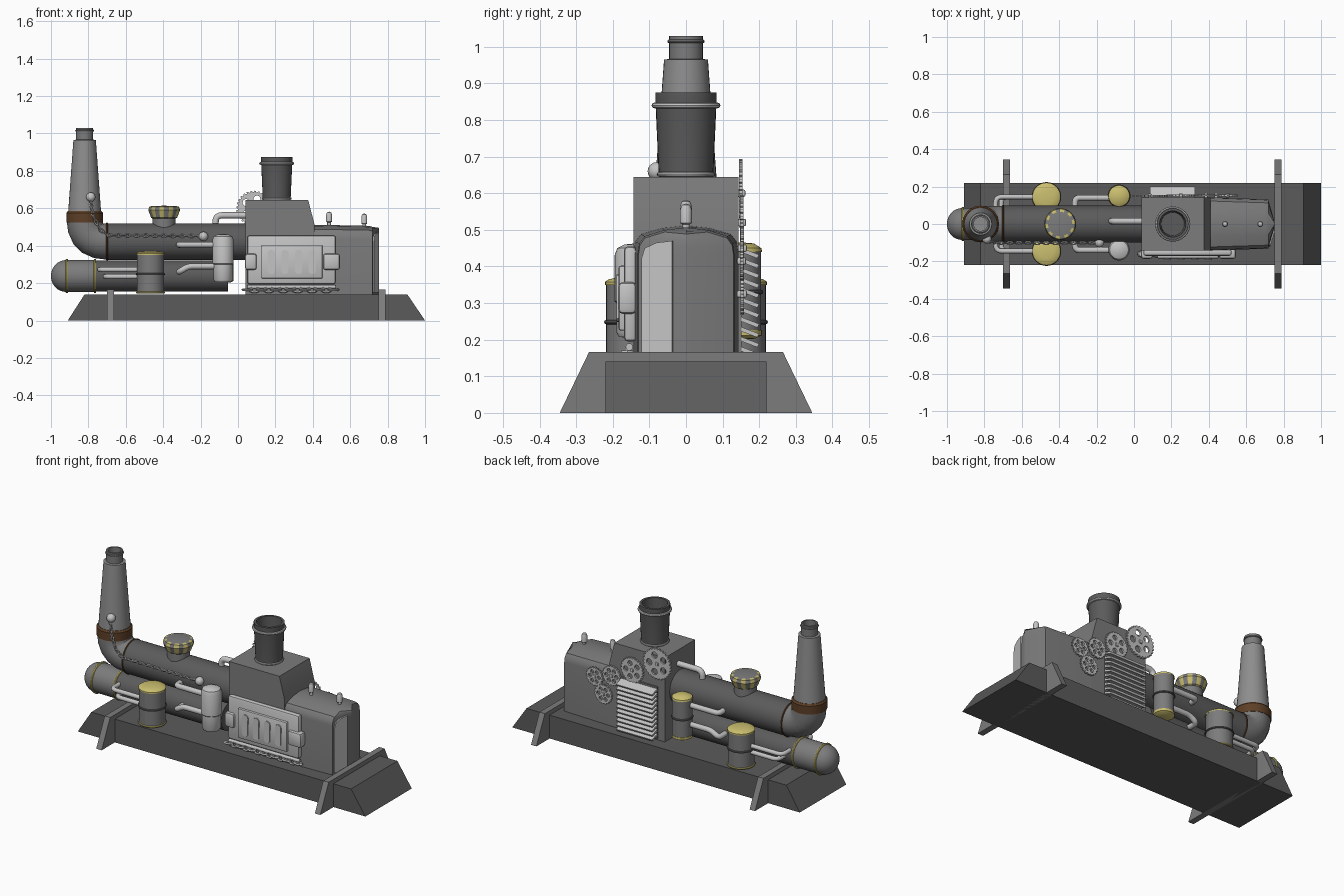
import bpy, bmesh, math
from mathutils import Matrix, Vector

if "Cube" in bpy.data.objects:
    bpy.data.objects.remove(bpy.data.objects["Cube"])

def material(name, r, g, b):
    m = bpy.data.materials.new(name)
    m.diffuse_color = (r, g, b, 1)
    m.use_nodes = True
    m.node_tree.nodes["Principled BSDF"].inputs["Base Color"].default_value = m.diffuse_color
    return m

DARK = material("dark iron", .105, .105, .105)
MID = material("grey steel", .2, .2, .2)
PALE = material("mid steel", .27, .27, .27)
LIGHT = material("light steel", .55, .55, .55)
YELLOW = material("brass yellow", .6, .52, .16)
BROWN = material("rust brown", .11, .05, .02)
PI = math.pi

def finish(name, bm, *mats):
    bmesh.ops.remove_doubles(bm, verts=bm.verts, dist=1e-5)
    bmesh.ops.recalc_face_normals(bm, faces=bm.faces)
    me = bpy.data.meshes.new(name)
    bm.to_mesh(me)
    bm.free()
    for m in mats:
        me.materials.append(m)
    ob = bpy.data.objects.new(name, me)
    bpy.context.collection.objects.link(ob)
    return ob

def add_lathe(bm, prof, seg, M):
    rows = [[bm.verts.new(M @ Vector((r * math.cos(2*PI*i/seg), r * math.sin(2*PI*i/seg), z)))
             for i in range(seg)] for r, z in prof]
    for a, b in zip(rows, rows[1:]):
        for i in range(seg):
            j = (i + 1) % seg
            bm.faces.new((a[i], a[j], b[j], b[i]))

def lathe(name, prof, loc, mat, axis='Z', seg=32):
    M = Matrix.Translation(loc)
    if axis == 'X':
        M = M @ Matrix.Rotation(PI/2, 4, 'Y')
    bm = bmesh.new()
    add_lathe(bm, prof, seg, M)
    bmesh.ops.dissolve_degenerate(bm, edges=bm.edges, dist=1e-5)
    return finish(name, bm, mat)

def torus_profile(R, r, n=8):
    return [(R + r * math.cos(2*PI*i/n), r * math.sin(2*PI*i/n)) for i in range(n + 1)]

def ring(name, R, r, loc, mat, axis='Z'):
    return lathe(name, torus_profile(R, r), loc, mat, axis)

def ball(name, r, loc, mat):
    return lathe(name, [(r * math.sin(PI*i/8), -r * math.cos(PI*i/8)) for i in range(9)], loc, mat, seg=16)

def solid(name, pts, vec, mat, bevel=0):
    # polygon pushed along a vector
    bm = bmesh.new()
    f = bm.faces.new([bm.verts.new(p) for p in pts])
    ext = bmesh.ops.extrude_face_region(bm, geom=[f], use_keep_orig=True)
    bmesh.ops.translate(bm, vec=vec, verts=[v for v in ext['geom'] if isinstance(v, bmesh.types.BMVert)])
    if bevel:
        bmesh.ops.bevel(bm, geom=bm.edges[:], offset=bevel, segments=2, profile=.5, affect='EDGES')
    return finish(name, bm, mat)

def box(name, x, y, z, mat, bevel=0):
    return solid(name, [(x[0], y[0], z[0]), (x[1], y[0], z[0]), (x[1], y[0], z[1]), (x[0], y[0], z[1])],
                 (0, y[1] - y[0], 0), mat, bevel)

def curve_mesh(name, cu, mat, M=Matrix()):
    tmp = bpy.data.objects.new(name + "_curve", cu)
    bpy.context.collection.objects.link(tmp)
    me = bpy.data.meshes.new_from_object(tmp.evaluated_get(bpy.context.evaluated_depsgraph_get()))
    bpy.data.objects.remove(tmp)
    me.transform(M)
    me.materials.clear()
    me.materials.append(mat)
    ob = bpy.data.objects.new(name, me)
    bpy.context.collection.objects.link(ob)
    return ob

def spline(cu, pts, cyclic=False):
    s = cu.splines.new('POLY')
    s.points.add(len(pts) - 1)
    for p, c in zip(s.points, pts):
        p.co = (*c, 1)
    s.use_cyclic_u = cyclic

def pipe(name, pts, r, mat=LIGHT, bend=.035):
    # round pipe with rounded elbows
    P = [Vector(p) for p in pts]
    path = [P[0]]
    for a, b, c in zip(P, P[1:], P[2:]):
        s, e = b + (a - b).normalized() * bend, b + (c - b).normalized() * bend
        path += [s*(1-t)**2 + b*2*t*(1-t) + e*t*t for t in (0, .2, .4, .6, .8, 1)]
    path.append(P[-1])
    cu = bpy.data.curves.new(name, 'CURVE')
    cu.dimensions = '3D'
    cu.bevel_depth, cu.bevel_resolution, cu.use_fill_caps = r, 4 if r < .05 else 6, True
    spline(cu, path)
    return curve_mesh(name, cu, mat)

def chain(name, pts, size, mat=LIGHT):
    bm, n = bmesh.new(), 0
    for a, b in zip(pts, pts[1:]):
        a, b = Vector(a), Vector(b)
        d, k = b - a, max(1, round((b - a).length / (size * 2.2)))
        for i in range(k):
            M = (Matrix.Translation(a + d * (i + .5) / k) @ d.to_track_quat('X', 'Z').to_matrix().to_4x4()
                 @ Matrix.Rotation(PI/2 * (n % 2), 4, 'X') @ Matrix.Diagonal((1.6, 1, 1, 1)))
            add_lathe(bm, torus_profile(size * .75, size * .35, 5), 10, M)
            n += 1
    return finish(name, bm, mat)

def gear(name, x, z, R, teeth, holes, y):
    cu = bpy.data.curves.new(name, 'CURVE')
    cu.dimensions, cu.fill_mode, cu.extrude = '2D', 'BOTH', .005
    circ = lambda cx, cy, r, n: [(cx + r*math.cos(2*PI*i/n), cy + r*math.sin(2*PI*i/n), 0) for i in range(n)]
    spline(cu, [(q * math.cos(2*PI*(i+o)/teeth), q * math.sin(2*PI*(i+o)/teeth), 0) for i in range(teeth)
                for o, q in ((0, R*.92), (.4, R*.92), (.5, R), (.9, R))], True)
    for i in range(holes):
        a = 2*PI*i/holes
        spline(cu, circ(R*.55*math.cos(a), R*.55*math.sin(a), R*.2, 14), True)
    curve_mesh(name, cu, LIGHT, Matrix.Translation((x, y, z)) @ Matrix.Rotation(PI/2, 4, 'X'))
    box(name + "_axle", (x - .01, x + .01), (.14, y + .012), (z - .01, z + .01), LIGHT, .004)

# base and cross feet
solid("base", [(-.91, -.22, 0), (1, -.22, 0), (.905, -.22, .14), (-.82, -.22, .14)], (0, .44, 0), DARK)
for n, x in (("rear", -.7), ("front", .752)):
    solid(n + "_cross_foot", [(x, -.345, 0), (x, .345, 0), (x, .265, .166), (x, -.265, .166)], (.036, 0, 0), MID)

# lower tank with domed nose
dome = [(.085 * math.sin(PI/2*i/8), -.92 - .08 * math.cos(PI/2*i/8)) for i in range(9)]
lathe("lower_tank_nose", dome + [(.085, -.76), (0, -.76)], (0, 0, .238), MID, 'X')
lathe("lower_tank", [(0, -.76), (.084, -.76), (.084, -.053), (0, -.053)], (0, 0, .238), DARK, 'X')
for i, x in enumerate((-.915, -.765)):
    ring(f"nose_band_{i}", .085, .007, (x, 0, .238), YELLOW, 'X')

# boiler, elbow and tall chimney
lathe("boiler", [(0, -.7), (.098, -.7), (.098, .06), (0, .06)], (0, 0, .422), DARK, 'X', 40)
ring("boiler_seam", .097, .005, (-.7, 0, .422), BROWN, 'X')
pipe("chimney_elbow", [(-.82, 0, .54), (-.82, 0, .422), (-.69, 0, .422)], .096, MID, .117)
lathe("chimney_collar", [(0, .525), (.098, .525), (.098, .575), (.09, .585), (0, .585)], (-.82, 0, 0), BROWN)
lathe("chimney", [(.088, .58), (.06, .965), (.045, .967), (.045, .92), (0, .92)], (-.82, 0, 0), PALE)
lathe("chimney_neck", [(.046, .96), (.046, 1.03), (.037, 1.03), (.037, .9), (0, .9)], (-.82, 0, 0), MID)
ring("chimney_lip", .046, .005, (-.82, 0, 1.015), MID)

# striped steam dome on the boiler
dome_ob = lathe("steam_dome", [(.062, .49), (.062, .545), (.07, .55), (.085, .59), (.08, .608), (.065, .612),
                               (0, .614)], (-.395, 0, 0), MID, seg=40)
dome_ob.data.materials.append(YELLOW)
for p in dome_ob.data.polygons:
    c = p.center
    if c.z > .546 and math.hypot(c.x + .395, c.y) > .065:
        k = int((math.atan2(c.y, c.x + .395) + PI) / (2*PI) * 40)
        p.material_index = 1 if k % 4 < 2 else 0

# side cylinders, pipes on both sides
for side, s in (("front", -1), ("back", 1)):
    y = s * .145
    at = (-.468, y, 0)
    lathe(side + "_large_tank", [(0, .145), (.073, .145), (.073, .352), (0, .352)], at, MID)
    lathe(side + "_large_tank_cap", [(.076, .35), (.076, .358), (.066, .365), (.04, .37), (0, .372)], at, YELLOW)
    ring(side + "_large_tank_foot", .073, .005, (-.468, y, .15), YELLOW)
    ring(side + "_large_tank_band", .073, .006, (-.468, y, .248), DARK)
    for i, z in enumerate((.272, .235)):
        pipe(f"{side}_feed_pipe_{i}", [(-.74 + i*.03, s*.05, z), (-.74 + i*.03, s*.145, z), (-.5, s*.145, z)], .013)
    for i, z in enumerate((.405, .29)):
        pipe(f"{side}_link_pipe_{i}", [(-.315, s*.05, z - .03*i), (-.315, s*.14, z - .03*i),
                                       (-.265, s*.14, z), (-.08, s*.14, z)], .016, bend=.025)
lathe("front_small_tank", [(0, .205), (.045, .207), (.052, .22), (.052, .3), (.057, .305), (.057, .43),
                           (.05, .45), (.03, .46), (0, .463)], (-.08, -.138, 0), LIGHT)
lathe("back_small_tank", [(0, .222), (.055, .222), (.055, .442), (0, .442)], (-.08, .15, 0), MID)
lathe("back_small_tank_cap", [(.058, .44), (.056, .45), (.035, .463), (0, .466)], (-.08, .15, 0), YELLOW)
lathe("back_small_tank_foot", [(0, .2), (.04, .203), (.057, .212), (.057, .226), (0, .226)], (-.08, .15, 0), YELLOW)
ring("back_small_tank_band", .055, .006, (-.08, .15, .33), DARK)
pipe("top_steam_pipe", [(-.12, .015, .5), (-.12, .015, .562), (.06, .015, .562)], .017)

# pull chain with two knobs
chain("pull_chain", [(-.79, -.085, .65), (-.775, -.092, .56), (-.74, -.1, .49), (-.7, -.102, .457),
                     (-.19, -.102, .452)], .011)
ball("chimney_knob", .025, (-.787, -.08, .66), LIGHT)
ball("boiler_knob", .025, (-.185, -.1, .45), LIGHT)

# tower
solid("tower", [(.04, -.143, .14), (.41, -.143, .14), (.41, -.143, .51), (.375, -.143, .645), (.04, -.143, .645)],
      (0, .286, 0), MID)

# cab lofted to a pointed end with an arched roof
half = [(1, .14), (1, .44), (.97, .468), (.86, .488), (.45, .505), (0, .512)]
section = half + [(-a, z) for a, z in half[-2::-1]]
bm = bmesh.new()
rows = [[bm.verts.new((x, a * w, .14 + (z - .14) * h)) for a, z in section]
        for x, w, h in ((.4, .143, 1), (.7, .132, .985), (.718, .13, .97), (.755, .0005, .955))]
for a, b in zip(rows, rows[1:]):
    for i in range(len(section)):
        j = (i + 1) % len(section)
        bm.faces.new((a[i], a[j], b[j], b[i]))
bm.faces.new(rows[0])
bm.faces.new(rows[-1])
finish("cab", bm, MID)
panel = [(.08, .15), (.73, .15), (.73, .47), (.4, .465), (.15, .45), (.08, .42)]
solid("cab_end_panel", [(.717 + .038 * f, -.13 + .13 * f, z) for f, z in panel], (.008, -.0025, 0), LIGHT)
for i, (x, z) in enumerate(((.487, .505), (.675, .495))):
    lathe(f"whistle_{i}", [(.01, z - .02), (.01, z + .02), (.016, z + .024), (.016, z + .06), (.011, z + .073),
                           (0, z + .077)], (x, 0, 0), LIGHT, seg=16)

# wide funnel on the tower
lathe("funnel", [(.074, .64), (.083, .84), (.084, .845), (.084, .875), (.07, .875), (.062, .7), (0, .7)],
      (.207, 0, 0), DARK)
ring("funnel_top_rope", .086, .008, (.207, 0, .84), LIGHT)
ring("funnel_foot_rope", .074, .006, (.207, 0, .652), LIGHT)

# front side engine panel with clamps, slots and chain
box("engine_panel", (.05, .522), (-.17, -.135), (.195, .455), LIGHT, .012)
for i, x in enumerate(((.037, .1), (.455, .545))):
    box(f"engine_clamp_{i}", x, (-.186, -.135), (.27, .358), LIGHT, .014)
box("engine_inner_panel", (.125, .452), (-.184, -.15), (.225, .402), LIGHT, .006)
for i in range(4):
    x, arc = .178 + i * .073, []
    for k in range(12):
        a = PI * k / 11 * 1 if k < 6 else PI * k / 11
        arc.append((x + .02 * math.cos(2*a), -.182, .313 + .02 * math.sin(2*a) + (.045 if k < 6 else -.045)))
    solid(f"engine_slot_{i}", arc[:-1], (0, -.008, 0), LIGHT)
chain("lower_side_chain", [(.03, -.16, .165), (.53, -.16, .165)], .018)
pipe("lower_side_pipe", [(.05, -.155, .18), (.52, -.155, .18)], .01)

# back side louvres and gears
box("louvre_back", (.085, .325), (.14, .152), (.15, .46), MID)
for i in range(11):
    z = .152 + i * .027
    solid(f"louvre_{i}", [(.085, .148, z + .018), (.085, .195, z), (.085, .2, z + .01), (.085, .148, z + .03)],
          (.24, 0, 0), LIGHT)
for i, g in enumerate(((.085, .6, .094, 28, 5, .15), (.25, .52, .075, 24, 5, .152), (.385, .45, .06, 20, 6, .154),
                       (.5, .415, .055, 18, 6, .152), (.44, .325, .058, 18, 6, .154))):
    gear(f"gear_{i}", *g)

# smooth curved parts, keep hard edges
for ob in bpy.context.collection.objects:
    ob.select_set(ob.type == 'MESH')
    bpy.context.view_layer.objects.active = ob
bpy.ops.object.shade_smooth_by_angle(angle=math.radians(35))
